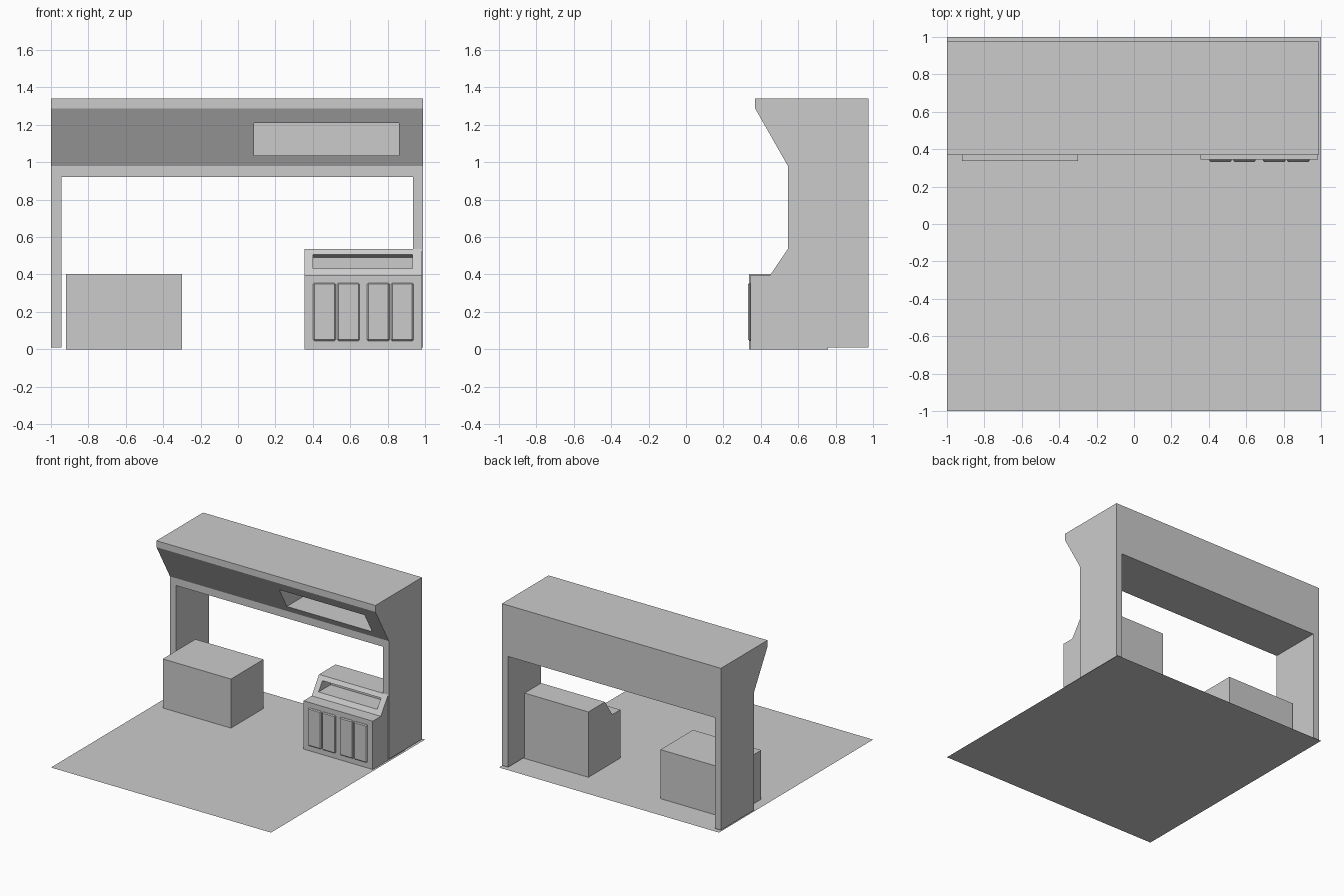
import bpy, bmesh

if "Cube" in bpy.data.objects:
    bpy.data.objects.remove(bpy.data.objects["Cube"])


def prism(name, x0, x1, profile):
    """Extrude a (y, z) profile along x from x0 to x1."""
    bm = bmesh.new()
    face = bm.faces.new([bm.verts.new((x0, y, z)) for y, z in profile])
    ext = bmesh.ops.extrude_face_region(bm, geom=[face])
    verts = [g for g in ext["geom"] if isinstance(g, bmesh.types.BMVert)]
    bmesh.ops.translate(bm, verts=verts, vec=(x1 - x0, 0, 0))
    bmesh.ops.recalc_face_normals(bm, faces=bm.faces[:])
    mesh = bpy.data.meshes.new(name)
    bm.to_mesh(mesh)
    bm.free()
    obj = bpy.data.objects.new(name, mesh)
    bpy.context.collection.objects.link(obj)
    return obj


def box(name, x0, x1, y0, y1, z0, z1):
    return prism(name, x0, x1, [(y0, z0), (y1, z0), (y1, z1), (y0, z1)])


def cut(obj, cutter):
    """Subtract cutter from obj and discard it."""
    cutter.hide_render = True
    mod = obj.modifiers.new("cut", 'BOOLEAN')
    mod.operation = 'DIFFERENCE'
    mod.solver = 'EXACT'
    mod.object = cutter
    bpy.context.view_layer.objects.active = obj
    bpy.ops.object.modifier_apply(modifier=mod.name)
    bpy.data.objects.remove(cutter)


# Floor sheet
bpy.ops.mesh.primitive_plane_add(size=2)
bpy.context.object.name = "floor"

# Overhead frame: canopy and two side walls, opened front to back
frame = prism("canopy_frame", -1.0, 0.99,
              [(0.975, 0.01), (0.975, 1.34), (0.37, 1.34), (0.37, 1.287),
               (0.545, 0.98), (0.545, 0.01)])
cut(frame, box("opening_cutter", -0.945, 0.935, 0.2, 1.2, -0.1, 0.92))

# Recess in the sloping canopy face
cut(frame, box("canopy_recess_cutter", 0.085, 0.86, 0.3, 0.8, 1.035, 1.21))

# Plain counter block on the left
box("counter_block", -0.92, -0.30, 0.337, 0.76, 0.0, 0.403)

# Cabinet with a sloping console on the right
cabinet = prism("console_cabinet", 0.355, 0.983,
                [(0.345, 0.0), (0.345, 0.397), (0.45, 0.397),
                 (0.545, 0.537), (0.76, 0.537), (0.76, 0.0)])
cut(cabinet, prism("console_slot_cutter", 0.40, 0.933,
                   [(0.41, 0.432), (0.63, 0.432), (0.63, 0.49),
                    (0.523, 0.506), (0.41, 0.506)]))

# Two pairs of raised doors with chamfered edges
for i, x in enumerate((0.402, 0.530, 0.690, 0.818)):
    door = box(f"door_{i + 1}", x, x + 0.120, 0.332, 0.350, 0.045, 0.355)
    bevel = door.modifiers.new("chamfer", 'BEVEL')
    bevel.width = 0.007
    bevel.segments = 1
